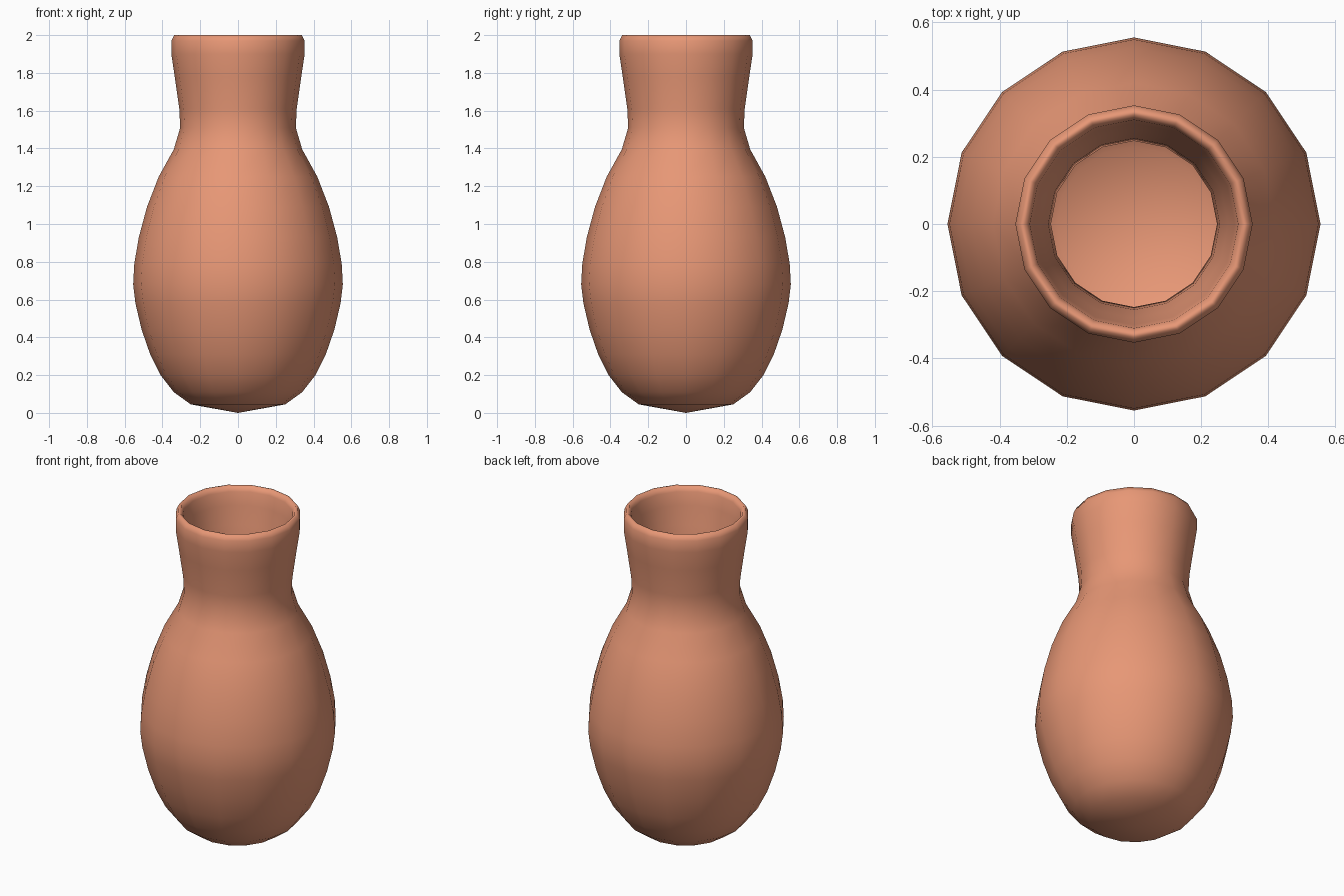
import bpy, bmesh
from math import cos, sin, tau

if "Cube" in bpy.data.objects:
    bpy.data.objects.remove(bpy.data.objects["Cube"])

SIDES = 16

# Half-profile (radius, height): base point, outer wall, rim, inner wall, inner floor
outer = [(0.25, 0.045), (0.34, 0.11), (0.41, 0.20), (0.465, 0.31), (0.51, 0.44),
         (0.543, 0.58), (0.555, 0.68), (0.549, 0.79), (0.525, 0.93), (0.482, 1.09),
         (0.42, 1.25), (0.34, 1.395), (0.306, 1.51), (0.311, 1.61), (0.335, 1.78),
         (0.353, 1.90), (0.353, 1.97), (0.338, 2.0)]
inner = [(0.324, 2.0), (0.31, 1.97), (0.30, 1.89), (0.28, 1.78), (0.255, 1.62),
         (0.247, 1.51), (0.287, 1.375), (0.37, 1.23), (0.432, 1.07), (0.474, 0.92),
         (0.497, 0.78), (0.502, 0.68), (0.49, 0.59), (0.458, 0.46), (0.416, 0.33),
         (0.365, 0.23), (0.305, 0.15), (0.23, 0.097)]

bm = bmesh.new()
rings = [[bm.verts.new((r * cos(tau * i / SIDES), r * sin(tau * i / SIDES), z))
          for i in range(SIDES)] for r, z in outer + inner]
base = bm.verts.new((0, 0, 0))
floor = bm.verts.new((0, 0, 0.055))

# Walls between rings, fans at the base and inner floor
for i in range(SIDES):
    j = (i + 1) % SIDES
    for a, b in zip(rings, rings[1:]):
        bm.faces.new((a[i], a[j], b[j], b[i]))
    bm.faces.new((base, rings[0][j], rings[0][i]))
    bm.faces.new((floor, rings[-1][i], rings[-1][j]))
bmesh.ops.recalc_face_normals(bm, faces=bm.faces)
for f in bm.faces:
    f.smooth = True

mesh = bpy.data.meshes.new("vase")
bm.to_mesh(mesh)
bm.free()
vase = bpy.data.objects.new("vase", mesh)
bpy.context.collection.objects.link(vase)

# Terracotta clay
clay = bpy.data.materials.new("terracotta")
clay.diffuse_color = (0.8, 0.31, 0.18, 1)
clay.use_nodes = True
clay.node_tree.nodes["Principled BSDF"].inputs["Base Color"].default_value = clay.diffuse_color
mesh.materials.append(clay)
